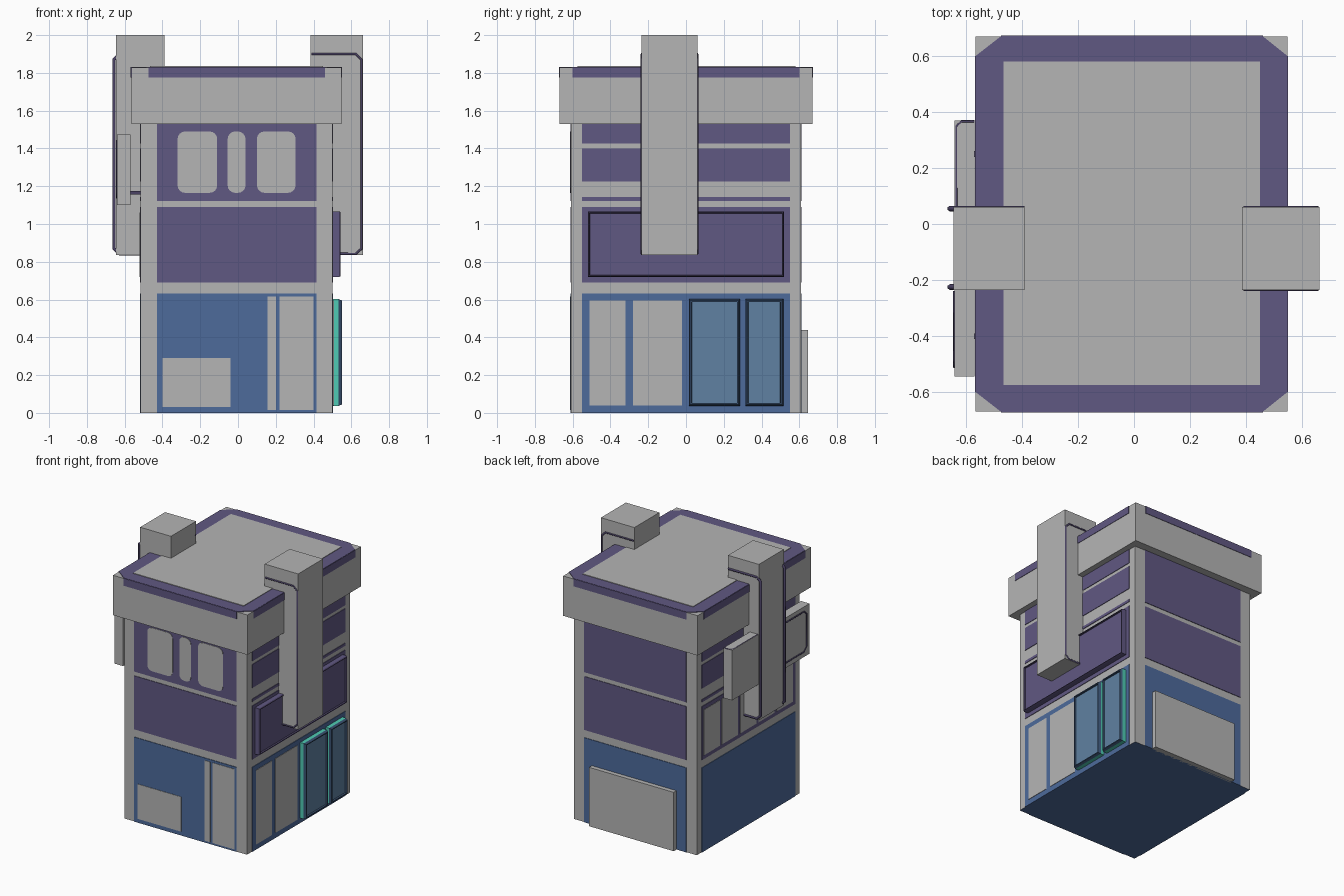
import bpy, bmesh
from mathutils import Vector

if "Cube" in bpy.data.objects:
    bpy.data.objects.remove(bpy.data.objects["Cube"])


def material(name, rgb):
    m = bpy.data.materials.new(name)
    m.diffuse_color = (*rgb, 1)
    m.use_nodes = True
    m.node_tree.nodes["Principled BSDF"].inputs["Base Color"].default_value = m.diffuse_color
    return m


GRAY = material("light gray", (0.46, 0.46, 0.46))
PURPLE = material("muted purple", (0.118, 0.098, 0.225))
DARK = material("dark purple", (0.07, 0.055, 0.13))
BLUE = material("blue", (0.075, 0.145, 0.33))
TEAL = material("teal", (0.08, 0.6, 0.46))
NAVY = material("navy", (0.04, 0.08, 0.16))
GLASS = material("glass blue", (0.115, 0.22, 0.36))


def finish(name, bm, *mats):
    bmesh.ops.recalc_face_normals(bm, faces=bm.faces)
    me = bpy.data.meshes.new(name)
    bm.to_mesh(me)
    bm.free()
    for m in mats:
        me.materials.append(m)
    ob = bpy.data.objects.new(name, me)
    bpy.context.collection.objects.link(ob)
    return ob


def box_bm(lo, hi):
    bm = bmesh.new()
    bmesh.ops.create_cube(bm, size=1)
    lo, hi = Vector(lo), Vector(hi)
    for v in bm.verts:
        v.co = (lo + hi) / 2 + v.co * (hi - lo)
    return bm


def box(name, lo, hi, mat, round_axis=None, radius=0):
    bm = box_bm(lo, hi)
    if radius:
        edges = [e for e in bm.edges
                 if abs((e.verts[0].co - e.verts[1].co).normalized()[round_axis]) > .9]
        bmesh.ops.bevel(bm, geom=edges, offset=radius, segments=4, profile=.5, affect='EDGES')
    return finish(name, bm, mat)


X0, X1, Y = -0.515, 0.5, 0.608


def plate(name, side, u0, u1, z0, z1, mat, d=0.004, radius=0):
    """Thin plate on a wall; u runs along x (front/back) or y (left/right)."""
    if side == "front":
        lo, hi, ax = (u0, -Y - d, z0), (u1, -Y + .002, z1), 1
    elif side == "back":
        lo, hi, ax = (u0, Y - .002, z0), (u1, Y + d, z1), 1
    elif side == "right":
        lo, hi, ax = (X1 - .002, u0, z0), (X1 + d, u1, z1), 0
    else:
        lo, hi, ax = (X0 - d, u0, z0), (X0 + .002, u1, z1), 0
    return box(name, lo, hi, mat, ax, radius)


def framed_panel(name, y0, y1, z0, z1, x_mid, x_out, border, mats):
    """Raised wall panel: straight sides, tapered rim, recessed centre."""
    bm = box_bm((X1, y0, z0), (x_mid, y1, z1))
    face = max(bm.faces, key=lambda f: f.calc_center_median().x)
    steps = [(border * .5, x_out, 1), (border * .5, x_out, 1), (.003, x_out - .012, 1)]
    for inset, x, idx in steps:
        rim = bmesh.ops.inset_region(bm, faces=[face], thickness=inset)["faces"]
        for f in rim:
            f.material_index = idx
        for v in face.verts:
            v.co.x = x
    face.material_index = 2
    return finish(name, bm, *mats)


def trim(name, pts, r=0.009):
    """Square pipe following a path."""
    cu = bpy.data.curves.new(name, 'CURVE')
    cu.dimensions = '3D'
    cu.bevel_depth, cu.bevel_resolution, cu.use_fill_caps = r, 1, True
    sp = cu.splines.new('POLY')
    sp.points.add(len(pts) - 1)
    for p, co in zip(sp.points, pts):
        p.co = (*co, 1)
    cu.materials.append(DARK)
    ob = bpy.data.objects.new(name, cu)
    bpy.context.collection.objects.link(ob)
    bpy.ops.object.select_all(action='DESELECT')
    bpy.context.view_layer.objects.active = ob
    ob.select_set(True)
    bpy.ops.object.convert(target='MESH')


# Main body with a blue underside
bm = box_bm((X0, -Y, 0), (X1, Y, 1.53))
for f in bm.faces:
    f.material_index = int(f.calc_center_median().z < .01)
finish("building_body", bm, GRAY, BLUE)

# Blue ground floor and purple upper floors
for side, a, b in (("front", -.43, .415), ("back", -.43, .415),
                   ("right", -.55, .55), ("left", -.55, .55)):
    plate(side + "_ground_floor", side, a, b, 0, .632, BLUE)
    plate(side + "_middle_floor", side, a, b, .69, 1.09, PURPLE)
    if side in ("front", "back"):
        plate(side + "_upper_floor", side, a, b, 1.122, 1.53, PURPLE)
    else:
        for i, (z0, z1) in enumerate(((1.122, 1.142), (1.225, 1.40), (1.425, 1.53))):
            plate(f"{side}_upper_band_{i}", side, a, b, z0, z1, PURPLE)

# Front details
plate("front_shop_window", "front", -.40, -.04, .03, .29, GRAY, .007)
plate("front_side_light", "front", .155, .20, .015, .615, GRAY, .007)
plate("front_door", "front", .22, .40, .015, .615, GRAY, .007)
for i, (a, b) in enumerate(((-.32, -.11), (-.055, .04), (.10, .305))):
    plate(f"front_rounded_window_{i}", "front", a, b, 1.165, 1.49, GRAY, .007, .04)

# Right side: flat panes, framed windows, sign board
plate("right_pane_0", "right", -.51, -.32, .04, .595, GRAY, .007)
plate("right_pane_1", "right", -.28, -.02, .04, .595, GRAY, .007)
for i, (a, b) in enumerate(((.015, .285), (.315, .515))):
    framed_panel(f"framed_window_{i}", a, b, .037, .602, .533, .55, .02, (TEAL, NAVY, GLASS))
framed_panel("sign_board", -.52, .518, .72, 1.067, .535, .543, .012, (PURPLE, DARK, PURPLE))

# Left side: row of windows in the middle floor
for i in range(5):
    y = .535 - i * .216
    plate(f"left_window_{i}", "left", y - .19, y, .72, 1.06, GRAY, .007)

# Back shutter
box("back_shutter", (-.35, Y - .01, 0), (.35, .645, .44), GRAY)

# Roof block
RX0, RX1, RY = -.565, .547, .67
box("roof_block", (RX0, -RY, 1.53), (RX1, RY, 1.828), GRAY)

# Roof rim: chamfered purple ring on top, gray deck in the middle
bm = bmesh.new()
outer = [(RX0, -.6), (-.475, -RY), (.46, -RY), (RX1, -.6),
         (RX1, .6), (.46, RY), (-.475, RY), (RX0, .6)]
f = bm.faces.new([bm.verts.new((x, y, 1.826)) for x, y in outer])
ext = bmesh.ops.extrude_face_region(bm, geom=[f])["geom"]
for v in ext:
    if isinstance(v, bmesh.types.BMVert):
        v.co.z = 1.832
finish("roof_rim_top", bm, PURPLE)
box("roof_deck", (-.465, -.575, 1.828), (.45, .58, 1.836), GRAY)
for s in (-1, 1):
    box("roof_rim_front_back", (-.475, s * RY - .003, 1.775), (.46, s * RY + .003, 1.83), PURPLE)
for x in (RX0, RX1):
    box("roof_rim_side", (x - .003, -.6, 1.775), (x + .003, .6, 1.83), PURPLE)

# Side columns
box("right_column", (.385, -.235, .835), (.662, .06, 2), GRAY)
box("left_column", (-.645, -.235, .835), (-.39, .06, 2), GRAY)

# Trim pipes wrapped round both columns
for s, x_out, ys, r, name in ((1, .654, (-.233, .058), .007, "right"),
                              (-1, .657, (-.225, .055), .010, "left")):
    for y in ys:
        path = [(.39, 1.9), (x_out - .03, 1.9), (x_out, 1.87),
                (x_out, .87), (x_out - .03, .842), (.515, .842)]
        trim(name + "_column_trim", [(s * x, y, z) for x, z in path], r)

# Left hanging board, its brackets and edge trim
box("left_board", (-.64, -.545, 1.10), (-.57, .37, 1.475), GRAY)
for y in (-.4, .25):
    box("board_bracket", (-.575, y - .01, 1.155), (X0, y + .01, 1.175), DARK)
trim("board_top_trim", [(-.57, .366, 1.472), (-.615, .366, 1.472),
                        (-.634, .35, 1.472), (-.634, .06, 1.472)], .005)
trim("board_face_trim", [(-.64, -.24, 1.44), (-.64, -.48, 1.44), (-.64, -.51, 1.41),
                         (-.64, -.51, 1.17), (-.64, -.48, 1.14), (-.64, -.24, 1.14)], .006)
